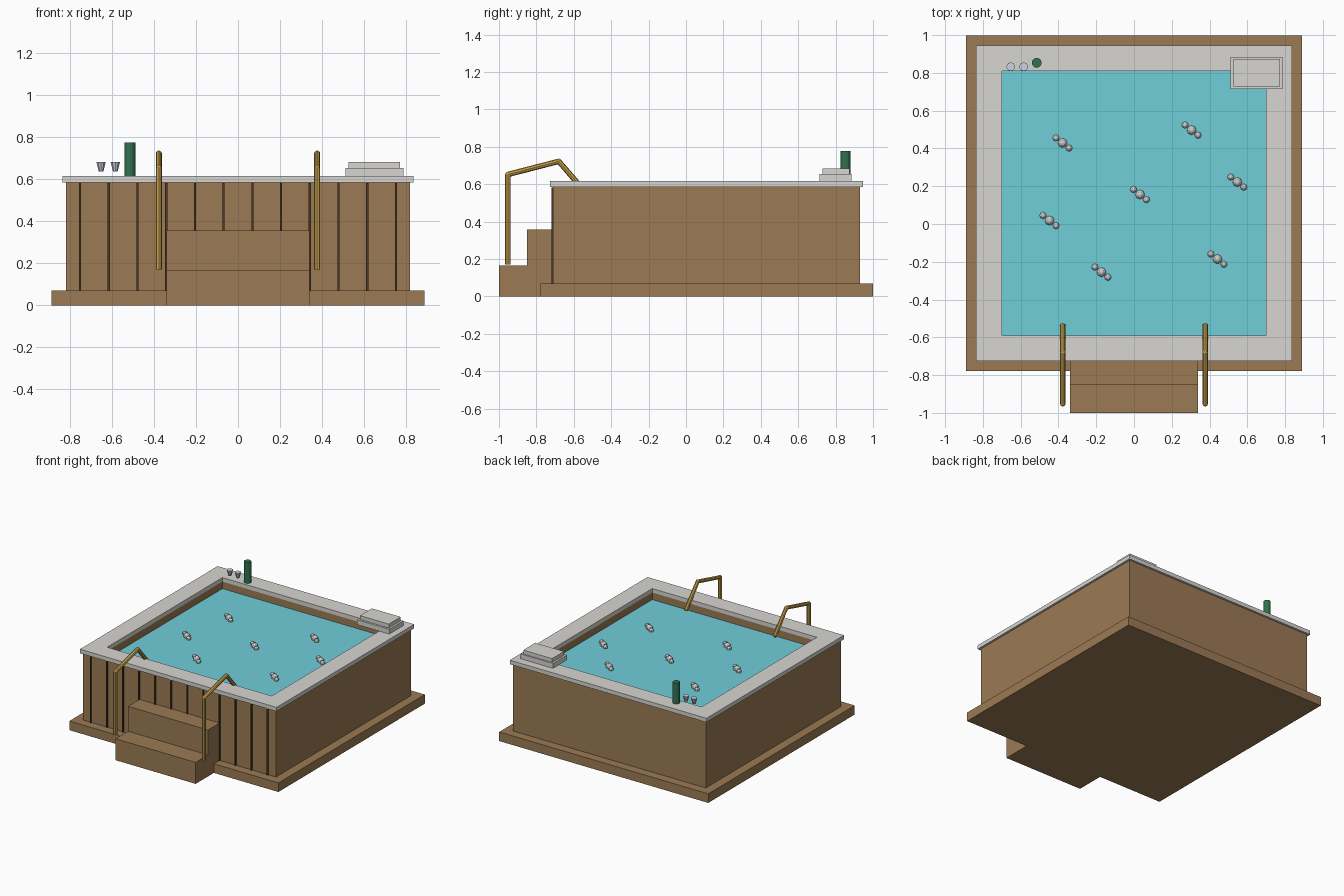
import bpy, bmesh
from mathutils import Vector, Matrix

if "Cube" in bpy.data.objects:
    bpy.data.objects.remove(bpy.data.objects["Cube"])

CY = 0.11  # centre of the tub along y


def mat(name, r, g, b):
    m = bpy.data.materials.new(name)
    m.diffuse_color = (r, g, b, 1)
    m.use_nodes = True
    m.node_tree.nodes["Principled BSDF"].inputs["Base Color"].default_value = m.diffuse_color
    return m


WOOD = mat("wood", 0.33, 0.195, 0.09)
DARK = mat("dark_wood", 0.07, 0.04, 0.02)
RIM = mat("pale_stone", 0.68, 0.67, 0.64)
WATER = mat("water", 0.16, 0.62, 0.70)
GOLD = mat("brass", 0.58, 0.36, 0.07)
GREEN = mat("green_glass", 0.03, 0.17, 0.08)
GLASS = mat("clear_glass", 0.60, 0.66, 0.75)


def finish(bm, name, material=None):
    bmesh.ops.recalc_face_normals(bm, faces=bm.faces)
    me = bpy.data.meshes.new(name)
    bm.to_mesh(me)
    bm.free()
    if material:
        me.materials.append(material)
    ob = bpy.data.objects.new(name, me)
    bpy.context.collection.objects.link(ob)
    return ob


def box(name, lo, hi, material):
    lo, hi = Vector(lo), Vector(hi)
    bm = bmesh.new()
    m = Matrix.Translation((lo + hi) / 2) @ Matrix.Diagonal((*(hi - lo), 1))
    bmesh.ops.create_cube(bm, size=1, matrix=m)
    return finish(bm, name, material)


def frame(name, outer, inner, z0, z1, material):
    """Square ring with a square hole."""
    bm = bmesh.new()
    loops = []
    for h, z in ((outer, z0), (outer, z1), (inner, z1), (inner, z0)):
        loops.append([bm.verts.new((sx * h, CY + sy * h, z))
                      for sx, sy in ((-1, -1), (1, -1), (1, 1), (-1, 1))])
    for i in range(4):
        a, b = loops[i], loops[(i + 1) % 4]
        for k in range(4):
            n = (k + 1) % 4
            bm.faces.new((a[k], a[n], b[n], b[k]))
    return finish(bm, name, material)


def add_rod(bm, p, q, r1, r2, sides):
    p, q = Vector(p), Vector(q)
    d = q - p
    m = Matrix.Translation((p + q) / 2) @ d.to_track_quat('Z', 'Y').to_matrix().to_4x4()
    bmesh.ops.create_cone(bm, cap_ends=True, segments=sides, radius1=r1,
                          radius2=r2, depth=d.length, matrix=m)


# Plinth, tub walls, rim and water
box("plinth", (-0.889, CY - 0.889, 0), (0.889, CY + 0.889, 0.07), WOOD)
frame("tub_walls", 0.82, 0.70, 0.07, 0.585, WOOD)
frame("rim", 0.836, 0.70, 0.585, 0.616, RIM)
box("water", (-0.70, CY - 0.70, 0.07), (0.70, CY + 0.70, 0.531), WATER)

# Dark seams between the front planks
for i in range(12):
    x = (i - 5.5) * 0.1367
    box(f"plank_seam_{i + 1}", (x - 0.005, -0.719, 0.07), (x + 0.005, -0.705, 0.583), DARK)

# Steps
box("lower_step", (-0.34, -1.0, 0), (0.34, -0.71, 0.165), WOOD)
box("upper_step", (-0.34, -0.85, 0.165), (0.34, -0.71, 0.357), WOOD)

# Handrails
path = [(-0.952, 0.17), (-0.952, 0.652), (-0.68, 0.722), (-0.536, 0.555)]
for side, x in (("left", -0.377), ("right", 0.377)):
    bm = bmesh.new()
    for (y0, z0), (y1, z1) in zip(path, path[1:]):
        add_rod(bm, (x, y0, z0), (x, y1, z1), 0.0145, 0.0145, 8)
    for y, z in path[1:3]:  # elbows
        bmesh.ops.create_uvsphere(bm, u_segments=8, v_segments=6, radius=0.0145,
                                  matrix=Matrix.Translation((x, y, z)))
    finish(bm, f"{side}_handrail", GOLD)

# Bubble clusters on the water
spots = [(-0.378, 0.429), (0.305, 0.497), (0.547, 0.222), (0.032, 0.156),
         (-0.447, 0.018), (-0.172, -0.255), (0.442, -0.186)]
for i, (x, y) in enumerate(spots):
    bm = bmesh.new()
    for dx, dy, r in ((0, 0, 0.025), (-0.035, 0.027, 0.018), (0.034, -0.027, 0.018)):
        bmesh.ops.create_uvsphere(bm, u_segments=8, v_segments=6, radius=r,
                                  matrix=Matrix.Translation((x + dx, y + dy, 0.537)))
    finish(bm, f"bubbles_{i + 1}")

# Bottle and two tumblers on the back rim
bm = bmesh.new()
add_rod(bm, (-0.515, 0.853, 0.614), (-0.515, 0.853, 0.776), 0.026, 0.026, 12)
finish(bm, "bottle", GREEN)
for i, x in enumerate((-0.652, -0.584)):
    bm = bmesh.new()
    add_rod(bm, (x, 0.833, 0.638), (x, 0.833, 0.681), 0.012, 0.023, 10)
    finish(bm, f"tumbler_{i + 1}", GLASS)

# Folded towels on the back right corner
box("lower_towel", (0.512, 0.714, 0.615), (0.787, 0.884, 0.653), RIM)
box("upper_towel", (0.527, 0.729, 0.653), (0.772, 0.874, 0.683), RIM)
